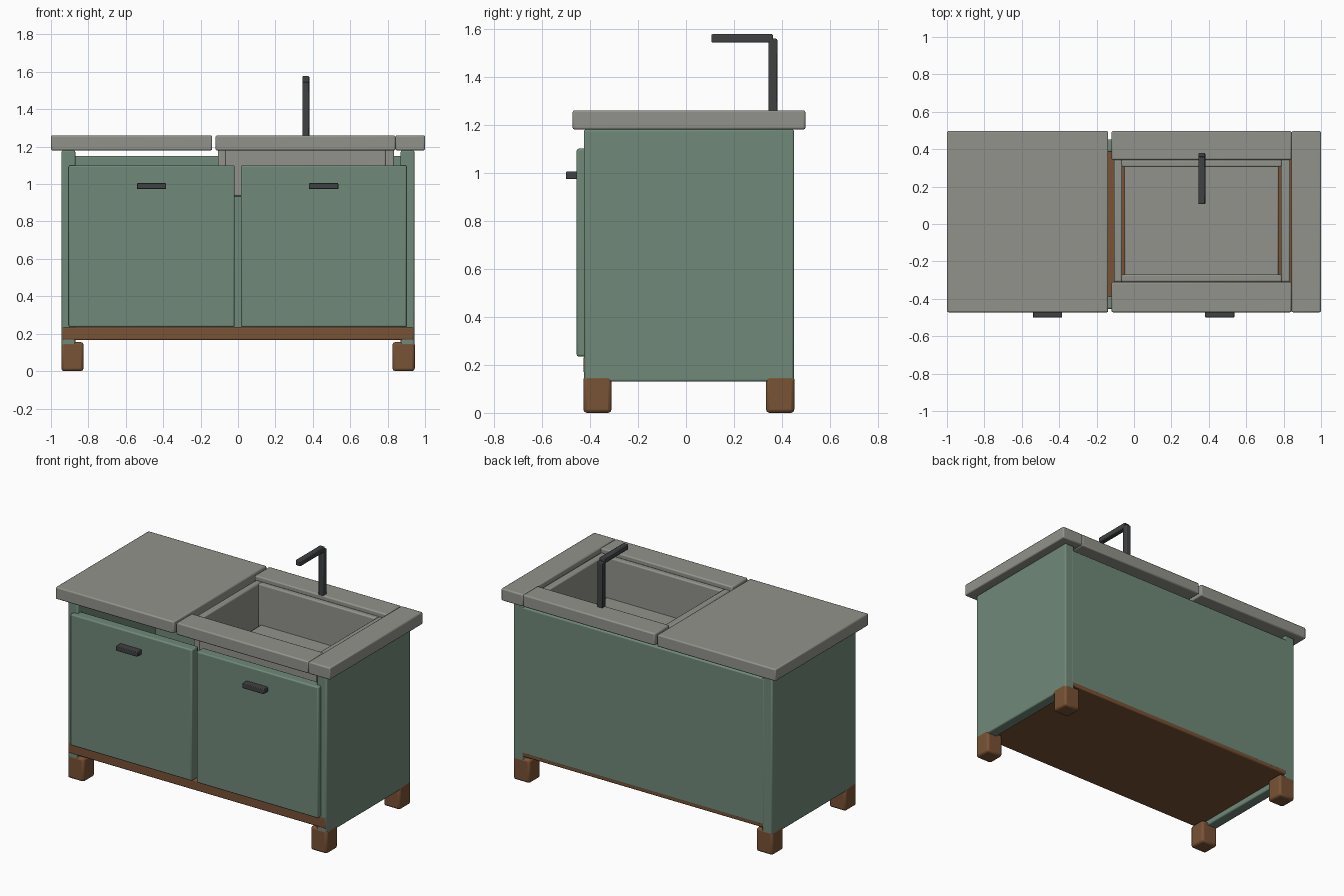
import bpy

if "Cube" in bpy.data.objects:
    bpy.data.objects.remove(bpy.data.objects["Cube"])


def material(name, rgb):
    m = bpy.data.materials.new(name)
    m.diffuse_color = (*rgb, 1)
    m.use_nodes = True
    m.node_tree.nodes["Principled BSDF"].inputs["Base Color"].default_value = m.diffuse_color
    return m


GREEN = material("painted_green", (0.16, 0.25, 0.19))
WOOD = material("wood", (0.19, 0.085, 0.035))
STONE = material("stone", (0.29, 0.29, 0.26))
METAL = material("dark_metal", (0.05, 0.053, 0.056))


def box(name, x, y, z, mat, bevel=0.008):
    """Softly bevelled box from (min, max) ranges on each axis."""
    bpy.ops.mesh.primitive_cube_add(
        size=1, location=[(r[0] + r[1]) / 2 for r in (x, y, z)])
    ob = bpy.context.object
    ob.name = name
    ob.scale = [r[1] - r[0] for r in (x, y, z)]
    bpy.ops.object.transform_apply(location=False, rotation=False, scale=True)
    ob.data.materials.append(mat)
    mod = ob.modifiers.new("soft_edges", 'BEVEL')
    mod.width = bevel
    mod.segments = 2
    bpy.ops.object.shade_smooth_by_angle()
    return ob


# Cabinet carcass: sides, floor, back
for side, s in (("left", -1), ("right", 1)):
    xs = sorted((s * 0.87, s * 0.943))
    box(side + "_side_panel", xs, (-0.425, 0.45), (0.13, 1.18), GREEN)
    # Legs
    for end, ys in (("front", (-0.427, -0.31)), ("back", (0.333, 0.451))):
        box(f"{end}_{side}_leg", sorted((s * 0.826, s * 0.945)), ys, (0, 0.155), WOOD, 0.014)
box("cabinet_floor", (-0.941, 0.941), (-0.427, 0.449), (0.165, 0.235), WOOD)
box("back_panel", (-0.89, 0.89), (0.385, 0.4505), (0.185, 1.15), GREEN)

# Doors and handles
for side, x0 in (("left", -0.905), ("right", 0.015)):
    box(side + "_door", (x0, x0 + 0.887), (-0.455, -0.387), (0.235, 1.10), GREEN)
    box(side + "_handle", (x0 + 0.365, x0 + 0.521), (-0.5, -0.45), (0.973, 1.005), METAL, 0.004)

# Countertop pieces framing the sink
TOP = (1.18, 1.26)
box("left_countertop", (-1, -0.138), (-0.472, 0.497), TOP, STONE)
box("right_countertop", (0.842, 1), (-0.472, 0.497), TOP, STONE)
box("front_countertop_strip", (-0.12, 0.842), (-0.472, -0.31), TOP, STONE)
box("back_countertop_strip", (-0.12, 0.842), (0.343, 0.497), TOP, STONE)

# Sink basin
WALL = (0.935, 1.235)
box("sink_left_wall", (-0.108, -0.063), (-0.31, 0.343), WALL, STONE)
box("sink_right_wall", (0.787, 0.835), (-0.31, 0.343), WALL, STONE)
box("sink_front_wall", (-0.068, 0.79), (-0.31, -0.271), WALL, STONE)
box("sink_back_wall", (-0.068, 0.79), (0.304, 0.343), WALL, STONE)
box("sink_floor", (-0.05, 0.773), (-0.29, 0.32), (0.93, 0.968), STONE)

# Tap
box("tap_post", (0.345, 0.381), (0.344, 0.38), (1.25, 1.558), METAL, 0.005)
box("tap_spout", (0.345, 0.381), (0.106, 0.362), (1.542, 1.577), METAL, 0.005)
